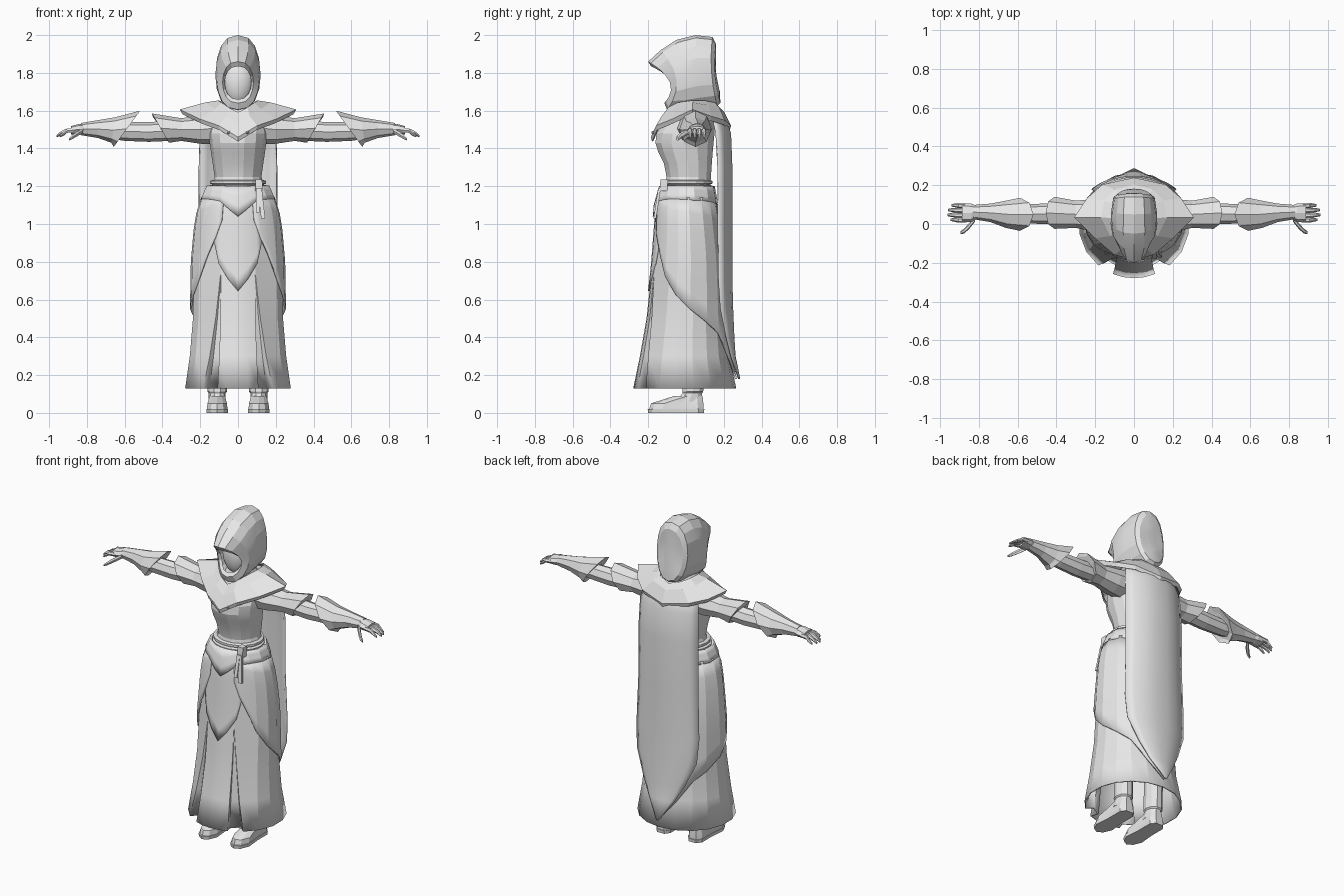
import bpy, bmesh, math
from mathutils import Vector

if "Cube" in bpy.data.objects:
    bpy.data.objects.remove(bpy.data.objects["Cube"])

cloth = bpy.data.materials.new("light_grey")
cloth.diffuse_color = (0.8, 0.8, 0.8, 1)
cloth.use_nodes = True
cloth.node_tree.nodes["Principled BSDF"].inputs["Base Color"].default_value = cloth.diffuse_color


def finish(name, bm, thick=0, mirror=False, smooth=None, normals=True):
    if normals:
        bmesh.ops.recalc_face_normals(bm, faces=bm.faces)
    me = bpy.data.meshes.new(name)
    bm.to_mesh(me)
    bm.free()
    me.materials.append(cloth)
    ob = bpy.data.objects.new(name, me)
    bpy.context.collection.objects.link(ob)
    if smooth:
        bpy.ops.object.select_all(action='DESELECT')
        ob.select_set(True)
        bpy.context.view_layer.objects.active = ob
        bpy.ops.object.shade_smooth_by_angle(angle=math.radians(smooth))
    if thick:
        m = ob.modifiers.new("thickness", 'SOLIDIFY')
        m.thickness, m.offset = thick, 0
    if mirror:
        ob.modifiers.new("mirror", 'MIRROR')
    return ob


def loft(bm, rings, closed=True, caps=(True, True)):
    """Skin a list of point rings with quads."""
    vs = [[bm.verts.new(p) for p in r] for r in rings]
    n = len(vs[0])
    for a, b in zip(vs, vs[1:]):
        for i in range(n if closed else n - 1):
            j = (i + 1) % n
            bm.faces.new((a[i], a[j], b[j], b[i]))
    if closed:
        for cap, r in zip(caps, (vs[0], vs[-1])):
            if cap:
                bm.faces.new(r)


def part(name, rings, closed=True, caps=(True, True), **kw):
    bm = bmesh.new()
    loft(bm, rings, closed, caps)
    return finish(name, bm, **kw)


def flat_ring(z, rx, yf, yb, n=14, cx=0):
    a = [2 * math.pi * (i + .5) / n for i in range(n)]
    return [(cx + rx * math.sin(t), (yf + yb) / 2 - (yb - yf) / 2 * math.cos(t), z) for t in a]


def arm_ring(x, ylo, yhi, zlo, zhi, lean=0, n=8):
    """Ring round the x axis; lean shifts the upper side along x."""
    a = [2 * math.pi * i / n for i in range(n)]
    return [(x + lean * math.sin(t), (ylo + yhi) / 2 + (yhi - ylo) / 2 * math.cos(t),
             (zlo + zhi) / 2 + (zhi - zlo) / 2 * math.sin(t)) for t in a]


# Skirt surface shared by every skirt layer: z, half width, front y, back y
SKIRT = [(1.2, .15, -.12, .13), (1.1, .195, -.15, .15), (1.0, .215, -.157, .165),
         (.8, .233, -.172, .19), (.5, .238, -.205, .205), (.3, .255, -.24, .225),
         (.13, .28, -.275, .262)]


def skirt_point(deg, z, off=0, shrink=1):
    t = math.radians(deg)
    for a, b in zip(SKIRT, SKIRT[1:]):
        if z >= b[0] - 1e-6:
            k = (a[0] - z) / (a[0] - b[0])
            _, rx, yf, yb = [p + (q - p) * k for p, q in zip(a, b)]
            break
    return ((rx * shrink + off) * math.sin(t),
            (yf + yb) / 2 - ((yb - yf) / 2 * shrink + off) * math.cos(t), z)


# Skirt with two wedge pleats at the front
rings = []
for z in (1.2, 1.1, 1.0, .8, .73, .6, .5, .3, .13):
    k = max(0, (.73 - z) / .6)
    hi = 23 + 18 * k
    half = [(0, 1), (11, 1), (22, 1), (22.4, 1 - .17 * k), (hi - .4, 1 - .17 * k), (hi, 1)]
    half += [(d, 1) for d in (60, 80, 100, 120, 140, 160)]
    full = half + [(180, 1)] + [(-d, s) for d, s in reversed(half[1:])]
    rings.append([skirt_point(d, z, 0, s) for d, s in full])
part("skirt", rings, caps=(True, False), thick=.008, smooth=14)


def skirt_layer(name, hem, top, off, thick=.01, rows=7):
    """Layer over the skirt; hem lists (angle, hem height)."""
    cols = [[skirt_point(d, top + (h - top) * i / rows, off) for i in range(rows + 1)]
            for d, h in hem]
    return part(name, cols, closed=False, thick=thick, smooth=14)


apron = [(0, .645), (12, .705), (25, .79), (34, .92)]
skirt_layer("apron", [(-d, h) for d, h in apron[:0:-1]] + apron, 1.14, .007)
drape = [(22, 1.02), (30, .93), (42, .83), (55, .72), (75, .62), (95, .55), (120, .48),
         (140, .42), (160, .3), (180, .18)]
for side, s in (("left", 1), ("right", -1)):
    skirt_layer(side + "_drape", [(s * d, h) for d, h in drape], 1.14, .013)
peplum = [(0, 1.04), (12, 1.075), (28, 1.12), (50, 1.13), (75, 1.13), (105, 1.125),
          (135, 1.12), (160, 1.11), (180, 1.11)]
skirt_layer("peplum", [(-d, h) for d, h in peplum[:0:-1]] + peplum, 1.2, .014, .016, 3)

# Bodice and neck
part("bodice", [flat_ring(*r) for r in (
    (1.17, .15, -.12, .13), (1.25, .124, -.106, .135), (1.32, .134, -.12, .14),
    (1.38, .143, -.15, .145), (1.43, .15, -.166, .15), (1.48, .155, -.16, .155),
    (1.56, .14, -.11, .16), (1.64, .08, -.06, .12), (1.7, .05, -.03, .09))], smooth=20)

# Two wound belt bands, knot and hanging ends
for i, z in enumerate((1.185, 1.21)):
    part("belt_band_%d" % (i + 1), [flat_ring(z + dz, .143 - i * .006 + e, -.122 - e + i * .006, .13 + e, 18)
         for dz, e in ((0, .0), (.004, .012), (.018, .012), (.022, .0))])


def bar(name, p, q, w, d):
    p, q = Vector(p), Vector(q)
    return part(name, [[c + Vector((a * w, b * d, 0)) for a, b in
                ((-1, -1), (1, -1), (1, 1), (-1, 1))] for c in (p, q)])


bar("belt_knot", (.11, -.115, 1.235), (.112, -.12, 1.175), .018, .02)
bar("belt_end_long", (.115, -.14, 1.19), (.133, -.165, 1.03), .011, .007)
bar("belt_end_short", (.105, -.14, 1.19), (.105, -.17, 1.06), .01, .007)

# Pointed shoulder mantle: neck, middle and outer loops from half outlines
def both(half):
    return half + [(-x, y, z) for x, y, z in half[-2:0:-1]]


neck = both([(0, -.105, 1.59), (.05, -.09, 1.615), (.085, -.04, 1.64), (.105, .03, 1.65),
             (.1, .1, 1.65), (.07, .15, 1.64), (0, .17, 1.62)])
mid = both([(0, -.145, 1.53), (.06, -.125, 1.57), (.12, -.06, 1.605), (.17, .035, 1.64),
            (.15, .12, 1.625), (.1, .175, 1.61), (0, .2, 1.59)])
edge = both([(0, -.182, 1.46), (.1, -.155, 1.52), (.2, -.07, 1.555), (.305, .035, 1.605),
             (.24, .13, 1.57), (.16, .2, 1.55), (0, .235, 1.52)])
lip = [(x * .95, y * .97, z - .022) for x, y, z in edge]
part("mantle", [neck, mid, edge, lip], caps=(False, False), thick=.008)
bm = bmesh.new()
for s in (-1, 1):
    o = Vector((s * .05, -.175, 1.485))
    r = bmesh.ops.create_icosphere(bm, subdivisions=1, radius=.009)
    bmesh.ops.translate(bm, verts=r["verts"], vec=o)
finish("mantle_studs", bm)

# Hood from the face opening to the back: y top/mid/bottom, z top/bottom, half width
HOOD = [(-.185, -.07, -.1, 1.835, 1.66, .07), (-.2, -.085, -.115, 1.86, 1.64, .082),
        (-.135, -.05, -.1, 1.92, 1.605, .112), (-.05, 0, -.02, 1.975, 1.6, .12),
        (.05, .06, .06, 2.0, 1.61, .118), (.14, .135, .165, 1.99, 1.625, .107),
        (.158, .152, .182, 1.955, 1.64, .085), (.16, .155, .18, 1.88, 1.7, .045)]
rings = []
for yt, ym, yb, zt, zb, rx in HOOD:
    ring = []
    for i in range(16):
        a = 2 * math.pi * i / 16
        c, s = math.cos(a), math.sin(a)
        y = ym + (yt - yb) / 2 * s + ((yt + yb) / 2 - ym) * s * s
        ring.append((math.copysign(abs(c) ** .8, c) * rx, y, (zt + zb) / 2 + (zt - zb) / 2 * s))
    rings.append(ring)
part("hood", rings, caps=(False, True), smooth=12)

# Blank face inside the hood
bm = bmesh.new()
bmesh.ops.create_uvsphere(bm, u_segments=20, v_segments=12, radius=1)
for v in bm.verts:
    x, y, z = v.co
    v.co = (x * .085 * (1 + .12 * z), -.015 + y * .065, 1.745 + z * .12)
finish("face", bm, smooth=80)

# Back cape tapering to a point: z, half width, edge y, middle y
rings = []
for z, w, ye, ym in ((1.6, .12, .14, .185), (1.55, .185, .145, .21), (1.48, .2, .16, .235),
                     (1.3, .205, .17, .242), (1.0, .205, .17, .242), (.7, .215, .175, .242),
                     (.55, .205, .185, .246), (.4, .14, .215, .252), (.3, .085, .24, .258),
                     (.18, .006, .28, .282)):
    rings.append([(w * k, ym + (ye - ym) * abs(k) ** 2.5, z) for k in (-1, -.8, -.5, -.2, .2, .5, .8, 1)])
part("cape", rings, closed=False, thick=.01, smooth=30)

# Arms, built on the +x side and mirrored
part("sleeve", [arm_ring(*r) for r in (
    (.1, -.05, .13, 1.42, 1.6), (.2, -.04, .13, 1.425, 1.575), (.3, -.02, .12, 1.44, 1.56),
    (.41, -.025, .14, 1.43, 1.585, .045), (.405, -.005, .12, 1.45, 1.565, .045))],
    mirror=True)
part("forearm", [arm_ring(*r) for r in (
    (.36, .0, .105, 1.44, 1.545), (.47, 0, .105, 1.435, 1.54), (.6, .005, .1, 1.44, 1.54),
    (.82, .03, .09, 1.475, 1.525))], mirror=True)
part("gauntlet", [arm_ring(*r) for r in (
    (.6, .0, .105, 1.43, 1.57, -.055), (.588, -.035, .135, 1.408, 1.6, -.07),
    (.66, -.02, .12, 1.43, 1.565, -.01), (.74, .01, .105, 1.455, 1.55),
    (.83, .025, .098, 1.47, 1.535))], mirror=True)
part("palm", [arm_ring(*r) for r in (
    (.8, .03, .09, 1.475, 1.53), (.84, .01, .105, 1.472, 1.53), (.885, .008, .108, 1.475, 1.518))],
    mirror=True)


def finger(name, pts, r):
    part(name, [arm_ring(x, y - r * k, y + r * k, z - r * k, z + r * k, 0, 6)
                for (x, y, z), k in zip(pts, (1, 1.05, .9, .5))], mirror=True)


for i, (y, tip) in enumerate(((.02, .945), (.045, .962), (.07, .957), (.094, .94))):
    finger("finger_%d" % (i + 1), [(.87, y, 1.497), (.905, y, 1.494),
           (tip - .025, y + .002, 1.482), (tip, y + .002, 1.465)], .0125)
finger("thumb", [(.82, .025, 1.495), (.85, -.012, 1.478), (.875, -.036, 1.462),
                 (.895, -.046, 1.448)], .0145)

# Shoes, built on the +x side and mirrored
def shoe_ring(z, w, yf, yb):
    out = [(.0, yf), (.6, yf + .02), (1, yf + .07), (.85, (yf + yb) / 2 + .02), (.85, yb - .03), (.45, yb)]
    return [(.11 + w * k, y, z) for k, y in out] + [(.11 - w * k, y, z) for k, y in out[:0:-1]]


part("shoe_sole", [shoe_ring(0, .056, -.2, .095), shoe_ring(.02, .058, -.203, .097)], mirror=True)
part("shoe_upper", [shoe_ring(*r) for r in (
    (.02, .054, -.195, .093), (.05, .052, -.185, .092), (.068, .046, -.13, .09),
    (.09, .043, -.06, .088))], mirror=True, smooth=20)
part("boot_shaft", [flat_ring(z, w, yf, yb, 10, .11) for z, w, yf, yb in (
    (.06, .045, -.06, .09), (.105, .045, -.02, .088), (.112, .052, -.022, .094),
    (.13, .052, -.02, .095), (.3, .05, -.02, .1))], mirror=True)
